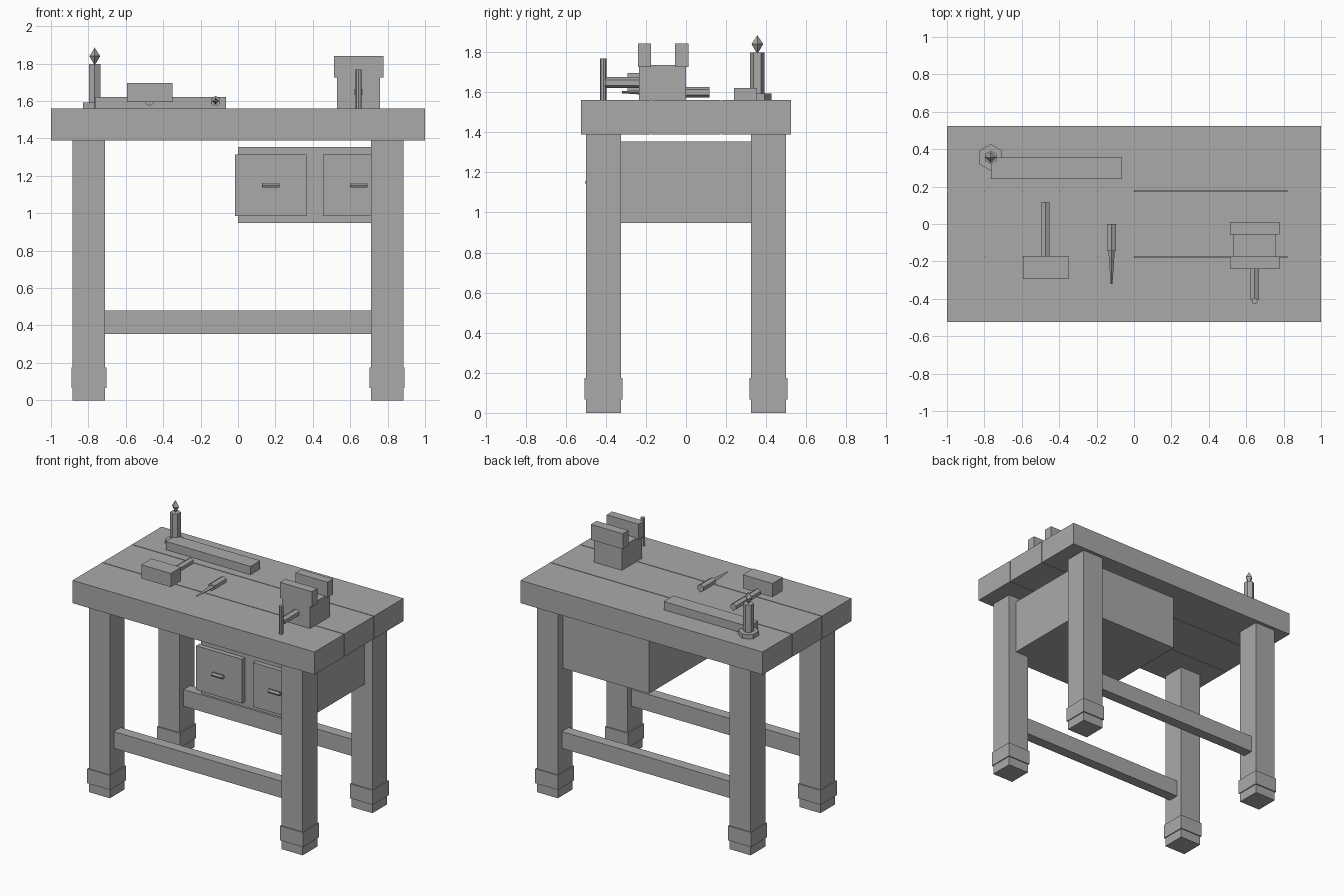
import bpy
import bmesh
from math import pi
from mathutils import Matrix, Vector

old = bpy.data.objects.get("Cube")
if old:
    bpy.data.objects.remove(old, do_unlink=True)

GREY = (0.4, 0.4, 0.4, 1)
grey = bpy.data.materials.new("plain grey")
grey.use_nodes = True
grey.diffuse_color = GREY
grey.node_tree.nodes["Principled BSDF"].inputs["Base Color"].default_value = GREY


def finish(name, bm):
    mesh = bpy.data.meshes.new(name)
    bm.to_mesh(mesh)
    bm.free()
    mesh.materials.append(grey)
    obj = bpy.data.objects.new(name, mesh)
    bpy.context.collection.objects.link(obj)
    return obj


def box(name, x, y, z):
    """Box from (low, high) pairs on each axis."""
    low, high = (Vector(corner) for corner in zip(x, y, z))
    matrix = Matrix.Translation((low + high) / 2) @ Matrix.Diagonal((*(high - low), 1))
    bm = bmesh.new()
    bmesh.ops.create_cube(bm, size=1, matrix=matrix)
    return finish(name, bm)


def rod(name, start, end, r1, r2=None, sides=6):
    """Prism or cone from start to end, along any main axis."""
    start, end = Vector(start), Vector(end)
    axis = end - start
    if abs(axis.x) > 0:
        turn = Matrix.Rotation(pi / 2, 4, 'Y')
    elif abs(axis.y) > 0:
        turn = Matrix.Rotation(pi / 2, 4, 'X')
    else:
        turn = Matrix.Identity(4)
    bm = bmesh.new()
    bmesh.ops.create_cone(bm, cap_ends=True, segments=sides, radius1=r1,
                          radius2=r1 if r2 is None else r2, depth=axis.length,
                          matrix=Matrix.Translation((start + end) / 2) @ turn)
    bmesh.ops.remove_doubles(bm, verts=bm.verts, dist=0.0001)
    return finish(name, bm)


def around(centre, half):
    return centre - half, centre + half


TOP = 1.56
UNDER = 1.39

# Table top of three planks
for label, y in (("front", (-0.525, -0.178)), ("middle", (-0.173, 0.173)), ("back", (0.178, 0.525))):
    box(label + "_plank", (-1, 1), y, (UNDER, TOP))

# Legs with foot blocks, and long stretchers
for depth, sy in (("front", -1), ("back", 1)):
    cy = sy * 0.412
    for side, sx in (("right", -1), ("left", 1)):
        cx = sx * 0.797
        name = depth + "_" + side
        box(name + "_leg", around(cx, 0.087), around(cy, 0.087), (0, UNDER))
        box(name + "_foot_block", around(cx, 0.094), around(cy, 0.095), (0.067, 0.175))
    box(depth + "_stretcher", (-0.72, 0.72), around(cy, 0.04), (0.355, 0.48))

# Drawer cabinet
box("cabinet", (0, 0.82), (-0.437, 0.437), (0.947, 1.355))
for label, cx in (("right", 0.175), ("left", 0.645)):
    box(label + "_drawer", around(cx, 0.19), (-0.472, -0.43), (0.985, 1.315))
    rod(label + "_drawer_handle", (cx - 0.047, -0.49, 1.15), (cx + 0.047, -0.49, 1.15), 0.015)

# Vise
box("vise_body", (0.53, 0.76), (-0.235, 0), (TOP, 1.735))
for label, y in (("front", (-0.24, -0.175)), ("back", (-0.055, 0.012))):
    box("vise_" + label + "_jaw", (0.514, 0.778), y, (1.727, 1.842))
rod("vise_screw", (0.645, -0.405, 1.648), (0.645, -0.22, 1.648), 0.027)
rod("vise_handle", (0.645, -0.412, TOP), (0.645, -0.412, 1.768), 0.016, sides=8)

# Mallet
box("mallet_head", (-0.594, -0.35), (-0.293, -0.172), (1.595, 1.697))
rod("mallet_handle", (-0.473, 0.118, 1.6), (-0.473, -0.23, 1.6), 0.026)

# Chisel with tapering blade
rod("chisel_handle", (-0.12, -0.145, 1.6), (-0.12, 0, 1.6), 0.028)
rod("chisel_blade", (-0.12, -0.32, 1.6), (-0.12, -0.145, 1.6), 0.017, 0.005, sides=4).rotation_euler = (0, 0, 0)

# Loose timber
box("timber", (-0.765, -0.065), (0.24, 0.355), (TOP, 1.622))

# Candle on a base
CX, CY = -0.766, 0.356
rod("candle_base", (CX, CY, TOP), (CX, CY, 1.593), 0.071)
rod("candle", (CX, CY, TOP), (CX, CY, 1.797), 0.036)
rod("flame_lower", (CX, CY, 1.797), (CX, CY, 1.84), 0.004, 0.029, sides=4)
rod("flame_upper", (CX, CY, 1.84), (CX, CY, 1.885), 0.029, 0, sides=4)
